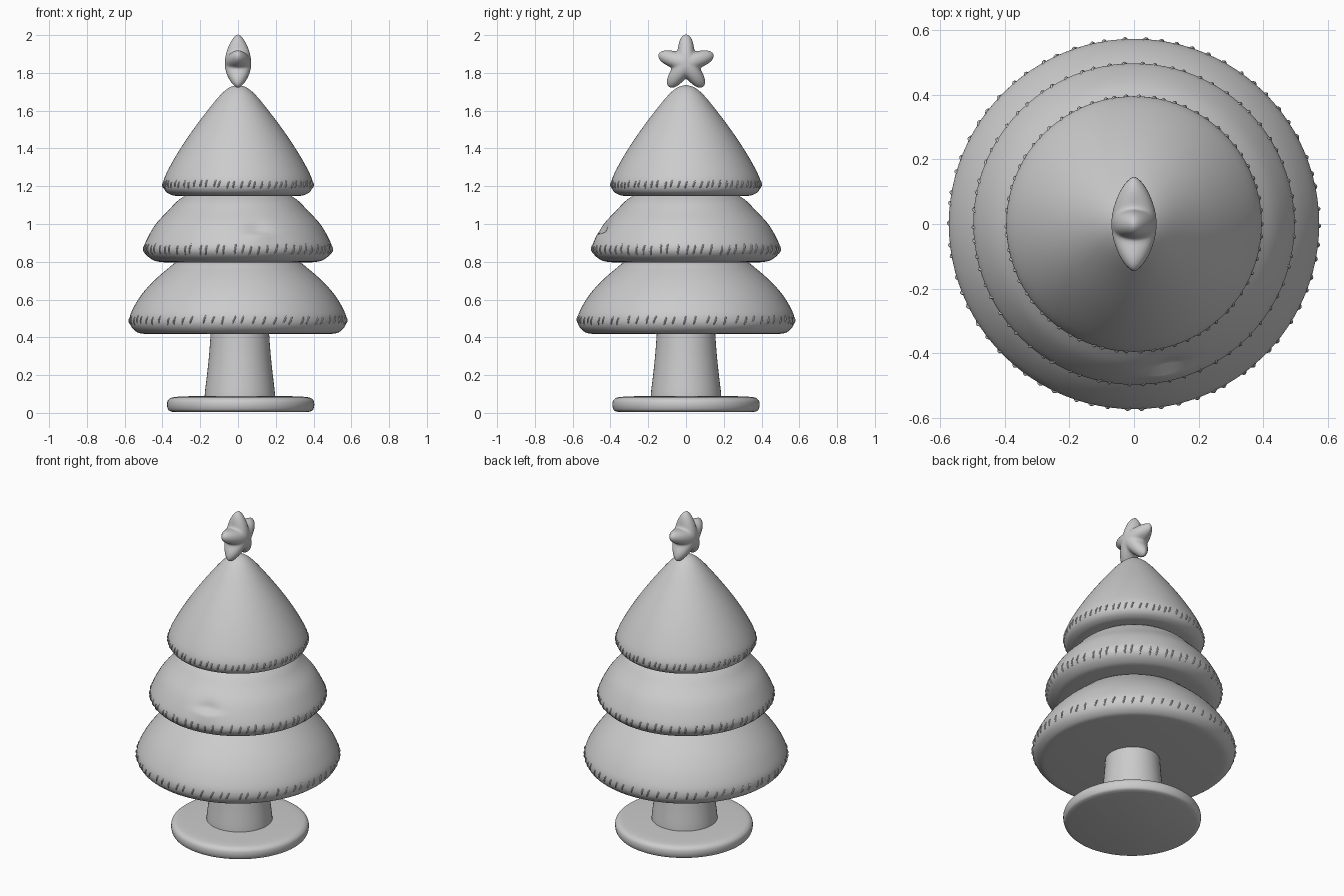
import bpy, bmesh, math, random
from mathutils import Vector

if "Cube" in bpy.data.objects:
    bpy.data.objects.remove(bpy.data.objects["Cube"])

random.seed(4)
grey = bpy.data.materials.new("soft_grey")
grey.diffuse_color = (0.6, 0.6, 0.6, 1)
grey.use_nodes = True
grey.node_tree.nodes["Principled BSDF"].inputs["Base Color"].default_value = grey.diffuse_color


def smooth_path(pts, steps=6):
    """Catmull-Rom curve through (radius, height) points."""
    p = [Vector(q) for q in [pts[0]] + pts + [pts[-1]]]
    out = []
    for i in range(1, len(p) - 2):
        a, b, c, d = p[i - 1:i + 3]
        for k in range(steps):
            t = k / steps
            out.append(0.5 * (2 * b + (c - a) * t + (2 * a - 5 * b + 4 * c - d) * t * t
                              + (3 * b - a - 3 * c + d) * t ** 3))
    return out + [p[-1]]


def finish(name, bm, angle=40):
    bmesh.ops.recalc_face_normals(bm, faces=bm.faces[:])
    me = bpy.data.meshes.new(name)
    bm.to_mesh(me)
    bm.free()
    ob = bpy.data.objects.new(name, me)
    bpy.context.collection.objects.link(ob)
    me.materials.append(grey)
    bpy.ops.object.select_all(action='DESELECT')
    ob.select_set(True)
    bpy.context.view_layer.objects.active = ob
    bpy.ops.object.shade_smooth_by_angle(angle=math.radians(angle))
    return ob


def skin(bm, rings):
    """Join equal rings of points with quads and cap both ends."""
    vs = [[bm.verts.new(co) for co in ring] for ring in rings]
    n = len(vs[0])
    for a, b in zip(vs, vs[1:]):
        for i in range(n):
            bm.faces.new((a[i], a[(i + 1) % n], b[(i + 1) % n], b[i]))
    bm.faces.new(vs[0][::-1])
    bm.faces.new(vs[-1])


def lathe(name, pts, cx=0.0, segs=96, shape=lambda a, z: 0.0):
    rings = []
    for r, z in smooth_path(pts):
        ring = []
        for i in range(segs):
            a = 2 * math.pi * i / segs
            rr = r + shape(a, z)
            ring.append((cx + rr * math.cos(a), rr * math.sin(a), z))
        rings.append(ring)
    bm = bmesh.new()
    skin(bm, rings)
    return finish(name, bm)


# Base disc and trunk
lathe("base", [(0.36, 0.005), (0.382, 0.015), (0.39, 0.045), (0.38, 0.072),
               (0.34, 0.085), (0.2, 0.09)], cx=0.014)
lathe("trunk", [(0.187, 0.08), (0.184, 0.12), (0.172, 0.22), (0.162, 0.32), (0.154, 0.43)],
      cx=0.01, segs=48)


# Fabric fold on the front of the middle tier
def fold(a, z):
    side = math.exp(-((a - math.radians(283)) / 0.13) ** 2)
    step = 0.5 + 0.5 * math.tanh((z - 0.952) / 0.006)
    fade = math.exp(-((z - 0.952) / 0.05) ** 2)
    return side * fade * (0.012 - 0.035 * step)


def flat(a, z):
    return 0.0


# Tiers: name, profile, stitch bottom, stitch top, side shape
tiers = [
    ("lower", [(0.49, 0.418), (0.53, 0.425), (0.562, 0.452), (0.574, 0.49), (0.562, 0.54),
               (0.515, 0.62), (0.45, 0.695), (0.37, 0.765), (0.32, 0.80), (0.2, 0.84)],
     0.47, 0.513, flat),
    ("middle", [(0.39, 0.797), (0.44, 0.805), (0.482, 0.833), (0.498, 0.87), (0.482, 0.92),
                (0.435, 1.0), (0.37, 1.07), (0.31, 1.13), (0.2, 1.2)],
     0.835, 0.892, fold),
    ("upper", [(0.31, 1.147), (0.35, 1.153), (0.382, 1.172), (0.396, 1.205), (0.385, 1.255),
               (0.335, 1.35), (0.265, 1.46), (0.185, 1.57), (0.105, 1.67), (0.05, 1.72),
               (0.005, 1.735)],
     1.19, 1.228, flat)]


def radius_at(path, z):
    for a, b in zip(path, path[1:]):
        if a[1] <= z <= b[1]:
            return a[0] + (b[0] - a[0]) * (z - a[1]) / max(b[1] - a[1], 1e-6)
    return path[0][0]


def stitches(name, pts, z0, z1, count=66):
    """Slanted thread loops sewn around the rim."""
    path = smooth_path(pts)
    bm = bmesh.new()
    for i in range(count):
        a0 = 2 * math.pi * (i + random.uniform(-0.2, 0.2)) / count
        lean = random.uniform(0.015, 0.035)
        shift = random.uniform(-0.005, 0.005)
        rings = []
        for k in range(6):
            t = k / 5
            z = z0 + shift + (z1 - z0) * t
            a = a0 + lean * (t - 0.5)
            r = radius_at(path, z) - 0.004 + 0.006 * math.sin(math.pi * t)
            out = Vector((math.cos(a), math.sin(a), 0))
            side = Vector((-math.sin(a), math.cos(a), 0))
            c = out * r + Vector((0, 0, z))
            rings.append([c + 0.0045 * (out * math.cos(q) + side * math.sin(q))
                          for q in (j * math.pi / 3 for j in range(6))])
        skin(bm, rings)
    finish(name, bm, 70)


for name, pts, z0, z1, shape in tiers:
    lathe(name + "_tier", pts, shape=shape)
    stitches(name + "_stitches", pts, z0, z1)

# Puffy star facing sideways on the tip
rings = []
for k in range(1, 24):
    phi = math.pi * k / 24
    ring = []
    for i in range(80):
        a = 2 * math.pi * i / 80
        s = math.sin(phi)
        r = s * (0.118 + 0.035 * math.cos(5 * a) * s)
        x = 0.07 * math.copysign(abs(math.cos(phi)) ** 1.25, math.cos(phi))
        ring.append((x, r * math.sin(a), 1.85 + r * math.cos(a)))
    rings.append(ring)
bm = bmesh.new()
skin(bm, rings)
finish("star", bm, 80)
